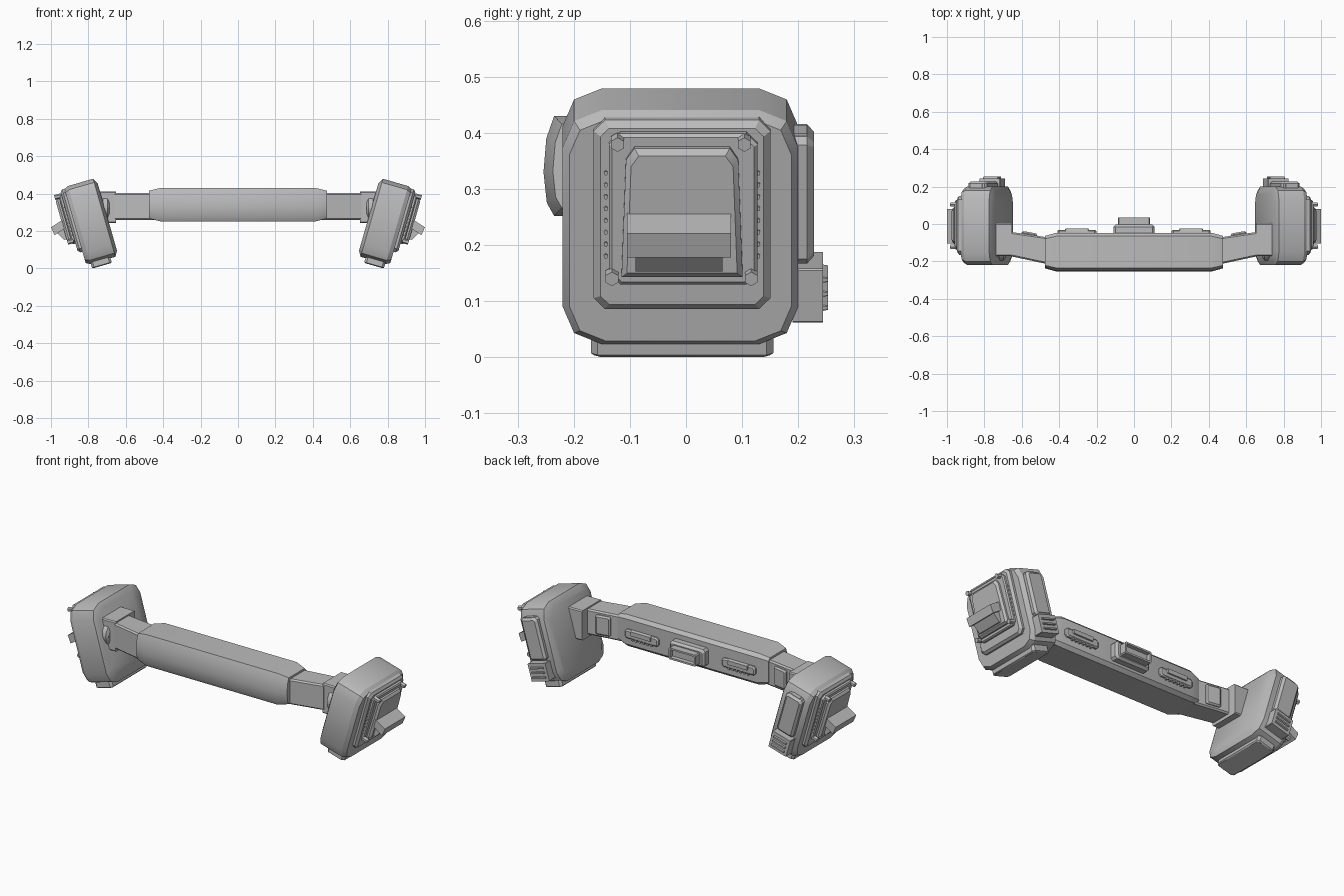
import bpy
import math
from mathutils import Matrix, Vector

if "Cube" in bpy.data.objects:
    bpy.data.objects.remove(bpy.data.objects["Cube"], do_unlink=True)

grey = bpy.data.materials.new("plain_grey")
grey.use_nodes = True
grey.diffuse_color = (0.5, 0.5, 0.5, 1)
grey.node_tree.nodes["Principled BSDF"].inputs["Base Color"].default_value = (0.5, 0.5, 0.5, 1)


def frame(a, b, c, origin):
    """Matrix whose columns are the part's own width, height and depth axes."""
    m = Matrix((a, b, c)).transposed().to_4x4()
    m.translation = origin
    return m


def rounded(w, h, r, n=1):
    """Rectangle outline with chamfered (n=1) or rounded corners."""
    pts = []
    for k, (sx, sy) in enumerate(((1, 1), (-1, 1), (-1, -1), (1, -1))):
        for i in range(n + 1):
            t = math.pi / 2 * (k + i / n)
            pts.append((sx * (w / 2 - r) + r * math.cos(t), sy * (h / 2 - r) + r * math.sin(t)))
    return pts


def loft(name, rings, m, mirror=True):
    """Skin a list of (outline, depth) rings, with capped ends."""
    verts = [m @ Vector((a, b, d)) for ring, d in rings for a, b in ring]
    n = len(rings[0][0])
    faces = [list(range(n))[::-1], [(len(rings) - 1) * n + i for i in range(n)]]
    for k in range(len(rings) - 1):
        for i in range(n):
            j = (i + 1) % n
            faces.append([k * n + i, k * n + j, k * n + n + j, k * n + n + i])
    mesh = bpy.data.meshes.new(name)
    mesh.from_pydata(verts, [], faces)
    mesh.materials.append(grey)
    ob = bpy.data.objects.new(name, mesh)
    bpy.context.collection.objects.link(ob)
    if mirror:
        ob.modifiers.new("mirror", "MIRROR").use_mirror_merge = False
    bpy.ops.object.select_all(action="DESELECT")
    ob.select_set(True)
    bpy.context.view_layer.objects.active = ob
    bpy.ops.object.shade_smooth_by_angle(angle=math.radians(28))
    return ob


def plate(name, m, a, b, w, h, layers, r=0.01, n=1, mirror=True):
    """Plate centred on (a, b); layers are (depth, inset) pairs."""
    rings = []
    for d, inset in layers:
        ring = rounded(w - 2 * inset, h - 2 * inset, max(r - inset * 0.4, 0.001), n)
        rings.append(([(a + x, b + y) for x, y in ring], d))
    return loft(name, rings, m, mirror)


# Frames of the tilted pod
tilt = math.radians(16)
X, Y, Z = Vector((1, 0, 0)), Vector((0, 1, 0)), Vector((0, 0, 1))
up = Vector((math.sin(tilt), 0, math.cos(tilt)))
out = Vector((math.cos(tilt), 0, -math.sin(tilt)))
centre = Vector((0.794, -0.01, 0.248))
side = frame(Y, up, out, centre)
rear = frame(-out, up, Y, centre)
under = frame(Y, out, -up, centre)

# Pod body, foot and stepped outer panels
plate("pod_body", side, 0, 0, 0.42, 0.434,
      [(-0.099, 0.03), (-0.082, 0), (0.058, 0), (0.08, 0.012)], 0.07, 2)
plate("pod_foot", under, 0.003, 0, 0.325, 0.11, [(0.2, 0), (0.238, 0), (0.243, 0.006)], 0.012)
plate("outer_panel", side, 0.003, 0.033, 0.315, 0.35, [(0.07, 0), (0.092, 0), (0.104, 0.012)], 0.02)
plate("inner_panel", side, 0.005, 0.05, 0.265, 0.28, [(0.1, 0), (0.115, 0), (0.121, 0.006)], 0.02)


def hatch_ring(inset):
    """Tapered hatch outline with clipped top corners."""
    half, top = [(0.108, -0.072), (0.1, 0.145), (0.085, 0.167)], 0.047
    pts = half + [(-a, b) for a, b in reversed(half)]
    k = 1 - inset / 0.11
    return [(0.003 + a * k, top + (b - top) * k) for a, b in pts]


loft("hatch", [(hatch_ring(0), 0.115), (hatch_ring(0), 0.131), (hatch_ring(0.01), 0.143)], side)

# Latch handle: wedge ledge with a small lower grip
wedge = frame(out, up, -Y, centre)
loft("latch_handle", [([(0.13, 0.052), (0.13, 0.005), (0.199, -0.016), (0.205, 0.03)][::-1], d)
                      for d in (-0.09, 0.095)], wedge)
loft("latch_grip", [([(0.13, 0.02), (0.13, -0.055), (0.155, -0.055), (0.188, 0.0)][::-1], d)
                    for d in (-0.075, 0.08)], wedge)

# Hexagonal screws and rivet rows
for a, b in ((-0.112, 0.177), (0.114, 0.177), (-0.122, -0.072), (0.126, -0.072)):
    ring = [(a + 0.013 * math.sin(i * math.pi / 3), b - 0.013 * math.cos(i * math.pi / 3))
            for i in range(6)]
    loft("panel_screw", [(ring, 0.11), (ring, 0.143)], side)
for a in (-0.133, 0.139):
    for i in range(8):
        plate("panel_rivet", side, a, -0.04 + i * 0.022, 0.006, 0.008, [(0.1, 0), (0.109, 0)], 0.002)

# Rear strip and slatted vent on each pod
plate("rear_strip", rear, 0, 0.045, 0.105, 0.235, [(0.2, 0), (0.226, 0), (0.238, 0.012)], 0.012)
plate("rear_strip_cap", rear, 0, 0.155, 0.06, 0.02, [(0.2, 0), (0.226, 0)], 0.003)
plate("vent_block", rear, 0, -0.128, 0.115, 0.1, [(0.2, 0), (0.254, 0)], 0.003)
for i in range(3):
    plate("vent_slat", rear, 0, -0.155 + i * 0.026, 0.085, 0.012, [(0.25, 0), (0.263, 0.002)], 0.002)

# Mount, collar and arm joining pod to beam
along = frame(Y, Z, X, Vector((0, 0, 0)))
plate("arm_mount", along, -0.083, 0.327, 0.175, 0.17, [(0.652, 0), (0.75, 0)], 0.006)
plate("mount_collar", along, -0.13, 0.322, 0.13, 0.13,
      [(0.688, 0.012), (0.697, 0), (0.722, 0), (0.732, 0.012)], 0.064, 6)


def shifted(y, w, h):
    return [(y + a, 0.332 + b) for a, b in rounded(w, h, 0.008)]


loft("arm", [(shifted(-0.147, 0.145, 0.145), 0.44), (shifted(-0.107, 0.13, 0.145), 0.66)], along)
slope = Vector((-0.98, -0.18, 0)).normalized()
tab = frame(slope, Z, Z.cross(slope) * -1, Vector((0.56, -0.06, 0.332)))
plate("arm_tab", tab, 0, 0, 0.085, 0.11, [(-0.01, 0), (0.008, 0), (0.016, 0.008)], 0.006)

# Central beam with a bowed front and tapered ends
profile = [(-0.235, 0.252), (-0.248, 0.275), (-0.254, 0.33), (-0.249, 0.39), (-0.235, 0.43),
           (-0.065, 0.43), (-0.047, 0.412), (-0.047, 0.27), (-0.065, 0.252)][::-1]


def beam_ring(k):
    return [(-0.15 + (y + 0.15) * k, 0.341 + (z - 0.341) * k) for y, z in profile]


loft("beam", [(beam_ring(0.84), -0.475), (beam_ring(1), -0.415),
              (beam_ring(1), 0.415), (beam_ring(0.84), 0.475)], along, False)

# Fittings on the back of the beam
back = frame(-X, Z, Y, Vector((0, 0, 0.335)))
plate("buckle_base", back, 0, 0, 0.22, 0.1,
      [(-0.055, 0), (-0.015, 0), (-0.003, 0.012)], 0.012, 1, False)
plate("buckle_frame", back, 0, 0, 0.17, 0.065,
      [(-0.01, 0), (0.035, 0), (0.035, 0.01), (0.015, 0.012)], 0.006, 1, False)
plate("side_rail_base", back, -0.305, 0, 0.21, 0.05, [(-0.055, 0), (-0.038, 0), (-0.031, 0.007)], 0.01)
plate("side_rail_ridge", back, -0.305, 0.012, 0.13, 0.03, [(-0.04, 0), (-0.024, 0.003)], 0.004)
for i in range(6):
    plate("side_rail_tooth", back, -0.365 + i * 0.024, -0.026, 0.012, 0.014, [(-0.05, 0), (-0.034, 0)], 0.002)
